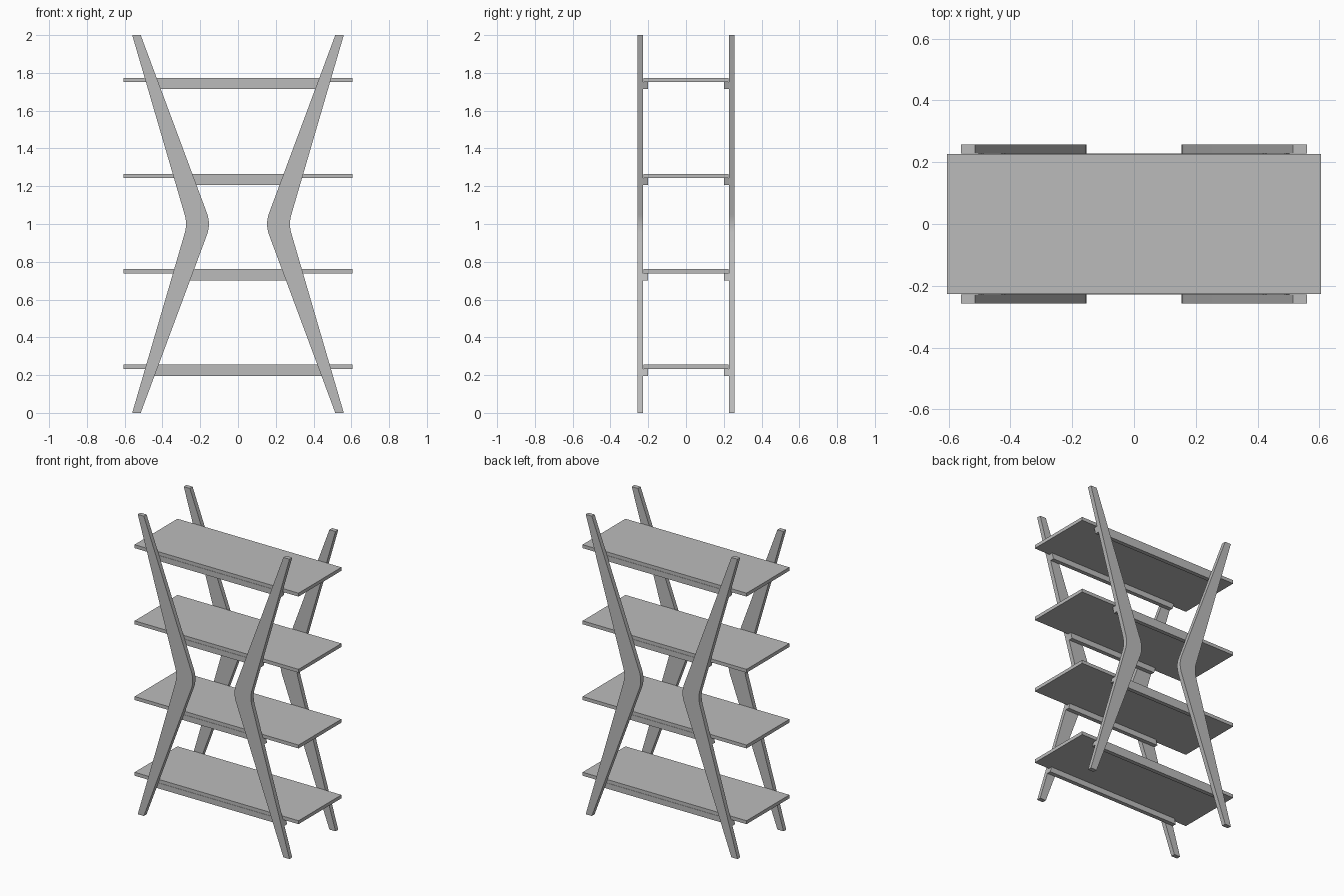
import bpy, bmesh
from mathutils import Vector

if "Cube" in bpy.data.objects:
    bpy.data.objects.remove(bpy.data.objects["Cube"])

# One plain grey for the whole piece
grey = bpy.data.materials.new("plain grey")
grey.use_nodes = True
colour = (0.5, 0.5, 0.5, 1)
grey.diffuse_color = colour
grey.node_tree.nodes["Principled BSDF"].inputs["Base Color"].default_value = colour

LEG_Y = (0.228, 0.257)
RAIL_Y = (0.2, 0.228)
RAIL_DROP = 0.037
FOOT_OUT, FOOT_IN = 0.56, 0.515
BEND_OUT, BEND_IN = 0.268, 0.143


def extrude_profile(name, profile, y0, y1):
    """Extrude an (x, z) outline from y0 to y1."""
    bm = bmesh.new()
    face = bm.faces.new([bm.verts.new((x, y0, z)) for x, z in profile])
    out = bmesh.ops.extrude_face_region(bm, geom=[face])
    verts = [g for g in out["geom"] if isinstance(g, bmesh.types.BMVert)]
    bmesh.ops.translate(bm, verts=verts, vec=(0, y1 - y0, 0))
    bmesh.ops.recalc_face_normals(bm, faces=bm.faces)
    mesh = bpy.data.meshes.new(name)
    bm.to_mesh(mesh)
    bm.free()
    mesh.materials.append(grey)
    obj = bpy.data.objects.new(name, mesh)
    bpy.context.collection.objects.link(obj)
    return obj


def edge_x(z, foot, bend):
    """Leg edge: straight lines from foot to bend and back out to the tip."""
    return bend + (foot - bend) * abs(z - 1)


def bent_edge(foot, bend, r, steps=8):
    """Edge from foot to tip with a rounded bend at mid height."""
    a = Vector((edge_x(1 - r, foot, bend), 1 - r))
    b = Vector((bend, 1))
    c = Vector((a.x, 1 + r))
    arc = []
    for i in range(steps + 1):
        t = i / steps
        arc.append(tuple(a * (1 - t) ** 2 + b * 2 * t * (1 - t) + c * t * t))
    return [(foot, 0)] + arc + [(foot, 2)]


# Four boomerang legs
leg_profile = bent_edge(FOOT_OUT, BEND_OUT, 0.05) + bent_edge(FOOT_IN, BEND_IN, 0.06)[::-1]
for side, sx in (("left", 1), ("right", -1)):
    for end, sy in (("front", -1), ("back", 1)):
        leg = extrude_profile(f"{end}_{side}_leg", [(sx * x, z) for x, z in leg_profile],
                              sy * LEG_Y[0], sy * LEG_Y[1])
        bpy.ops.object.select_all(action="DESELECT")
        leg.select_set(True)
        bpy.context.view_layer.objects.active = leg
        bpy.ops.object.shade_smooth_by_angle(angle=0.5)

# Shelves, each on a front and a back rail that ends flush with the legs
for n, z in enumerate((0.233, 0.738, 1.243, 1.751), 1):
    w, top = 0.605, z + 0.023
    extrude_profile(f"shelf_{n}", [(-w, z), (w, z), (w, top), (-w, top)], -0.226, 0.226)
    low = z - RAIL_DROP
    xl, xt = edge_x(low, FOOT_OUT, BEND_OUT), edge_x(z, FOOT_OUT, BEND_OUT)
    for end, sy in (("front", -1), ("back", 1)):
        extrude_profile(f"{end}_rail_{n}", [(-xl, low), (xl, low), (xt, z), (-xt, z)],
                        sy * RAIL_Y[0], sy * RAIL_Y[1])
